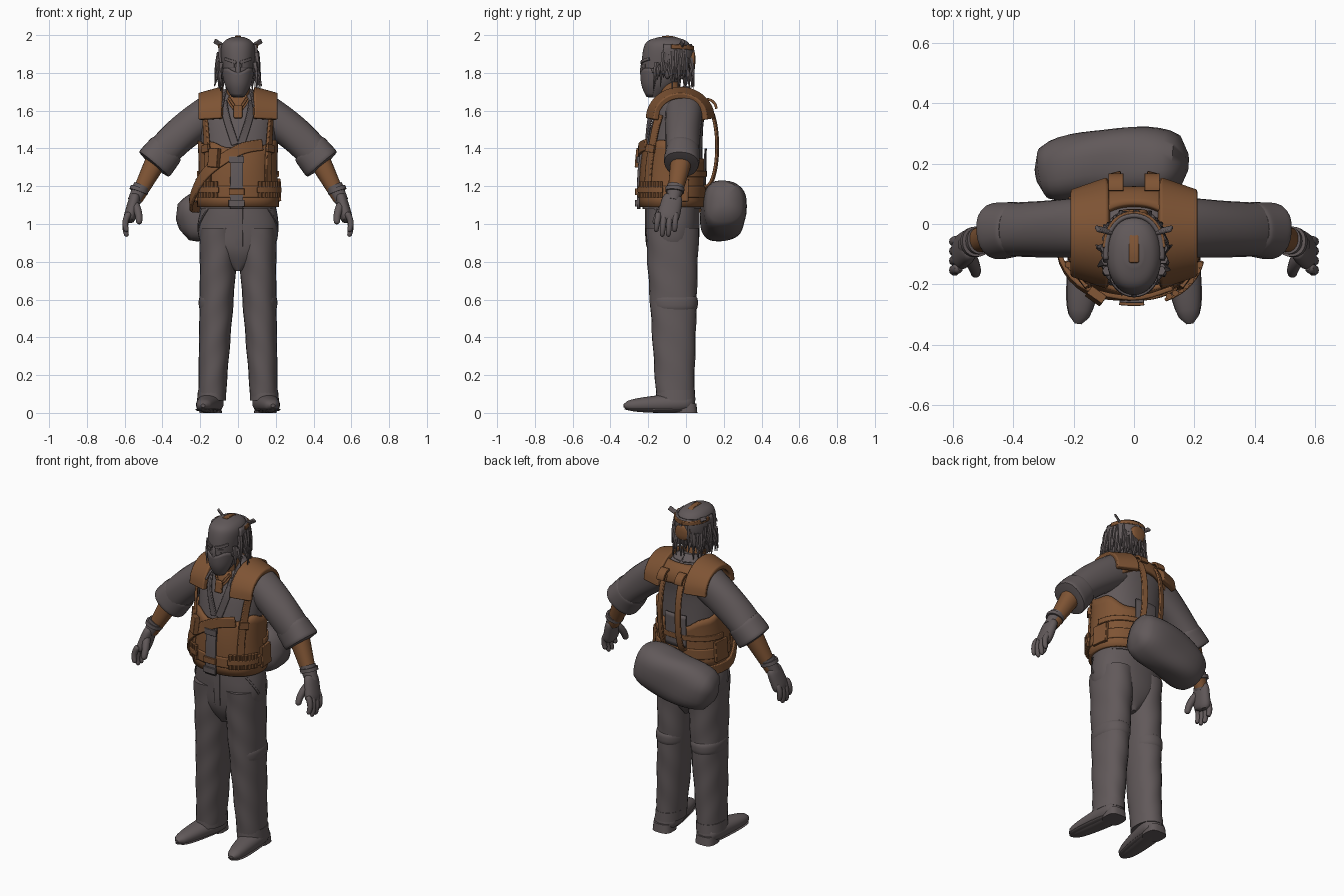
import bpy, bmesh, math, random
from mathutils import Vector
from math import pi, sin, cos

cube = bpy.data.objects.get("Cube")
if cube:
    bpy.data.objects.remove(cube)
random.seed(4)
parts = []


def material(name, rgb):
    mat = bpy.data.materials.new(name)
    mat.use_nodes = True
    mat.diffuse_color = (*rgb, 1)
    mat.node_tree.nodes["Principled BSDF"].inputs["Base Color"].default_value = (*rgb, 1)
    return mat


GREY = material("warm grey cloth", (.12, .1, .102))
BROWN = material("brown leather", (.21, .088, .034))


def finish(name, bm, mat):
    bmesh.ops.recalc_face_normals(bm, faces=bm.faces)
    mesh = bpy.data.meshes.new(name)
    bm.to_mesh(mesh)
    bm.free()
    mesh.materials.append(mat)
    ob = bpy.data.objects.new(name, mesh)
    bpy.context.collection.objects.link(ob)
    parts.append(ob)
    return ob


def mix(a, b, t):
    return tuple(p + (q - p) * t for p, q in zip(a, b))


def spline(points, steps=5):
    """Smooth curve through tuples of any length."""
    out = []
    last = len(points) - 1
    for i in range(last):
        a, b, c, d = (Vector(points[min(max(k, 0), last)]) for k in range(i - 1, i + 3))
        for j in range(steps):
            t = j / steps
            out.append(tuple(b + (c - a) * (t / 2) + (a * 2 - b * 5 + c * 4 - d) * (t * t / 2)
                             + (b * 3 - a - c * 3 + d) * (t ** 3 / 2)))
    return out + [tuple(points[-1])]


def skin_rings(name, rings, mat):
    bm = bmesh.new()
    loops = [[bm.verts.new(p) for p in ring] for ring in rings]
    count = len(loops[0])
    for low, high in zip(loops, loops[1:]):
        for i in range(count):
            k = (i + 1) % count
            bm.faces.new((low[i], low[k], high[k], high[i]))
    bm.faces.new(loops[0])
    bm.faces.new(loops[-1])
    return finish(name, bm, mat)


def power(value, square):
    return math.copysign(abs(value) ** (2 / square), value)


def loft(name, rows, mat, sides=24, square=2.2, flat=False, ref=(0, 1, 0), fold=0, mirror=1):
    """Rows hold x, y, z, radius across and radius along ref."""
    rings = []
    for i, (x, y, z, across, along) in enumerate(rows):
        ahead, behind = rows[min(i + 1, len(rows) - 1)], rows[max(i - 1, 0)]
        tangent = Vector((0, 0, 1)) if flat else (Vector(ahead[:3]) - Vector(behind[:3])).normalized()
        v = Vector(ref).cross(tangent).normalized()
        u = tangent.cross(v)
        ring = []
        for j in range(sides):
            a = 2 * pi * j / sides
            crease = 1 + fold * sin(2 * a + 13 * z + 11 * x) * sin(a + 19 * z)
            p = Vector((x, y, z)) + (v * across * power(cos(a), square) + u * along * power(sin(a), square)) * crease
            ring.append((p.x * mirror, p.y, max(p.z, 0)))
        rings.append(ring)
    return skin_rings(name, rings, mat)


def limb(name, start, end, thick, thin, mat, bend=(0, 0, 0), wide=1, rounded=0, steps=16, **options):
    """Tapered, bent tube; rounded sets how blunt its closed ends are."""
    rows = []
    for i in range(steps + 1):
        t = i / steps
        centre = Vector(mix(start, end, t)) + Vector(bend) * (4 * t * (1 - t))
        r = thick + (thin - thick) * t
        if rounded:
            r *= max(1 - abs(2 * t - 1) ** rounded, .01) ** (1 / rounded)
        rows.append((*centre, r, r * wide))
    return loft(name, rows, mat, **options)


def stack(name, profile, mat, **options):
    """Upright body from rows of y, z, half width and half depth."""
    return loft(name, [(0, *row) for row in spline(profile)], mat, sides=40, flat=True, **options)


def ribbon(name, points, width, depth, mat, centre=None, mirror=1):
    """Flat strap facing away from a centre, or from the body axis."""
    points = [Vector(p) for p in spline([tuple(p) for p in points])]
    rings = []
    for i, p in enumerate(points):
        tangent = (points[min(i + 1, len(points) - 1)] - points[max(i - 1, 0)]).normalized()
        out = p - Vector(centre or (0, -.06, p.z))
        out = (out - tangent * out.dot(tangent)).normalized()
        side = tangent.cross(out) * (width / 2)
        out *= depth / 2
        corners = (p + side + out, p - side + out, p - side - out, p + side - out)
        rings.append([(c.x * mirror, c.y, c.z) for c in corners])
    ob = skin_rings(name, rings, mat)
    bevel = ob.modifiers.new("soft edge", 'BEVEL')
    bevel.width, bevel.segments = depth * .3, 2
    return ob


def surface(profile, angle, z, off=0):
    """Point on a stacked body; angle zero is the front, growing to the left."""
    z = min(max(z, profile[0][1]), profile[-1][1])
    low, high = next((p, q) for p, q in zip(profile, profile[1:]) if z <= q[1])
    y, z, wide, deep = mix(low, high, (z - low[1]) / (high[1] - low[1]))
    return Vector(((wide + off) * power(sin(angle), 2.2), y - (deep + off) * power(cos(angle), 2.2), z))


def hug(name, profile, start, end, off, width, depth, mat, mirror=1):
    """Strap lying on a body between two (angle, height) places."""
    path = [surface(profile, *mix(start, end, i / 6), off) for i in range(7)]
    return ribbon(name, path, width, depth, mat, mirror=mirror)


def patch(name, profile, middle, spread, low, high, off, depth, mat):
    """Layer of cloth over a body; low and high are heights or rules."""
    bm = bmesh.new()
    grid = []
    across, up = 48, 8
    for i in range(across + 1):
        a = middle + spread * (2 * i / across - 1)
        bottom, top = (h(a) if callable(h) else h for h in (low, high))
        grid.append([bm.verts.new(surface(profile, a, bottom + (top - bottom) * j / up, off)) for j in range(up + 1)])
    for p, q in zip(grid, grid[1:]):
        for j in range(up):
            bm.faces.new((p[j], q[j], q[j + 1], p[j + 1]))
    shell = finish(name, bm, mat).modifiers.new("thickness", 'SOLIDIFY')
    shell.thickness, shell.offset = depth, 0


def arc(centre, deep, high, start, end):
    """Points on a side-on ellipse; angle zero is its top, growing backwards."""
    x, y, z = centre
    angles = [start + (end - start) * i / 8 for i in range(9)]
    return [(x, y + deep * sin(a), z + high * cos(a)) for a in angles]


# Torso, head, neck and seat
torso_profile = [(-.075, 1.08, .2, .155), (-.07, 1.3, .19, .155), (-.05, 1.5, .2, .14),
                 (-.03, 1.6, .205, .13), (-.03, 1.66, .16, .11), (-.04, 1.72, .06, .05)]
head_profile = [(-.17, 1.67, .025, .03), (-.14, 1.74, .065, .09), (-.11, 1.84, .085, .125),
                (-.1, 1.93, .09, .125), (-.1, 1.97, .07, .1), (-.1, 1.99, .03, .04)]
seat_profile = [(-.07, .75, .02, .08), (-.07, .83, .15, .12), (-.07, .9, .2, .137), (-.07, 1, .214, .142), (-.07, 1.12, .19, .142)]
TORSO, HEAD = spline(torso_profile), spline(head_profile)
SKULL = (0, -.1, 1.85)
stack("shirt_torso", torso_profile, GREY)
stack("head", head_profile, GREY)
stack("trouser_seat", seat_profile, GREY, fold=.015)
limb("neck", (0, -.06, 1.6), (0, -.1, 1.77), .07, .055, BROWN, flat=True)

# Vest, belt and front opening
patch("vest", TORSO, 0, pi, 1.09, lambda a: 1.37 + .06 * sin(a) ** 2 + .04 * cos(a) + .01 * sin(7 * a), .01, .016, BROWN)
patch("belt", TORSO, 0, pi, 1.14, 1.2, .018, .014, BROWN)
patch("back_strap", TORSO, pi, 1.5, 1.25, 1.28, .02, .012, BROWN)
patch("vest_opening", TORSO, -.03, .13, 1.08, 1.4, .022, .016, GREY)
patch("back_shirt_panel", TORSO, pi, .3, 1.2, 1.4, .02, .006, GREY)
patch("open_neck", TORSO, 0, .3, lambda a: 1.58 + abs(a) / 4, 1.7, .004, .006, BROWN)
patch("back_yoke", TORSO, pi, 1, lambda a: 1.56 - .03 * cos(3 * a), 1.69, .014, .022, BROWN)
for label, height, colour in (("lower", 1.11, GREY), ("belt", 1.17, BROWN), ("chest", 1.34, GREY)):
    hug(label + "_buckle", TORSO, (-.18, height), (.12, height), .034, .035, .014, colour)
ribbon("neck_cord", [(-.05, -.15, 1.67), (0, -.18, 1.61), (.05, -.15, 1.67)], .014, .01, BROWN)
ribbon("pendant", [(0, -.18, 1.63), (0, -.19, 1.56)], .045, .02, BROWN)
hug("trouser_fly", spline(seat_profile), (.02, .88), (.02, 1.09), .002, .04, .006, GREY)

# Satchel, its strap and a chest pouch
limb("satchel", (-.315, .16, 1), (.175, .205, 1.12), .135, .14, GREY, bend=(0, .015, .01), wide=.85, rounded=3.5,
     square=2.6, sides=36, fold=.05)
ribbon("satchel_strap", [(.13, -.21, 1.42), (0, -.245, 1.39), (-.17, -.21, 1.27), (-.25, -.08, 1.11), (-.2, .11, 1.09)],
       .06, .016, BROWN)
hug("chest_pouch", TORSO, (-.5, 1.4), (-.55, 1.3), .045, .06, .03, BROWN)

for mirror, side in ((1, "left_"), (-1, "right_")):
    # Trouser leg and boot
    limb(side + "trouser_leg", (.102, -.07, .98), (.138, -.055, .065), .103, .072, GREY, bend=(-.003, -.005, 0), wide=1.38,
         steps=40, flat=True, fold=.03, mirror=mirror)
    limb(side + "knee_fold", (.115, -.063, .64), (.118, -.06, .52), .094, .089, GREY, wide=1.36, rounded=3, flat=True, mirror=mirror)
    limb(side + "trouser_hem", (.137, -.055, .12), (.14, -.055, .065), .075, .077, GREY, wide=1.36, flat=True, mirror=mirror)
    limb(side + "boot", (.135, .045, .055), (.185, -.33, .038), .062, .032, GREY, wide=1.3, rounded=3.5, ref=(1, 0, 0), mirror=mirror)
    limb(side + "boot_heel", (.145, 0, 0), (.145, 0, .05), .06, .055, GREY, square=3, flat=True, mirror=mirror)
    limb(side + "boot_sole", (.14, .03, .012), (.185, -.325, .02), .012, .009, GREY, wide=5.5, rounded=3, ref=(1, 0, 0), mirror=mirror)
    hug(side + "pocket", spline(seat_profile), (.9, 1.08), (1.4, .96), .001, .012, .006, GREY, mirror)

    # Arm with rolled sleeve
    limb(side + "sleeve", (.14, -.01, 1.59), (.42, -.02, 1.35), .1, .088, GREY, bend=(.01, 0, .014), steps=24, fold=.04, mirror=mirror)
    limb(side + "rolled_cuff", (.37, -.015, 1.405), (.45, -.025, 1.31), .098, .106, GREY, wide=.9, rounded=8, fold=.05, mirror=mirror)
    limb(side + "forearm", (.42, -.02, 1.36), (.54, -.065, 1.13), .06, .035, BROWN, mirror=mirror)

    # Gloved hand
    limb(side + "glove_cuff", (.51, -.055, 1.2), (.55, -.07, 1.12), .045, .035, GREY, mirror=mirror)
    limb(side + "glove_strap", (.52, -.058, 1.19), (.527, -.06, 1.17), .05, .05, GREY, mirror=mirror)
    limb(side + "palm", (.54, -.065, 1.16), (.58, -.1, 1.01), .03, .034, GREY, wide=1.8, rounded=4, mirror=mirror)
    for i in range(4):
        y = -.145 + .03 * i
        length = .1 + .03 * sin(pi * i / 3)
        limb(f"{side}finger_{i}", (.575, y, 1.06), (.587, y * 1.1, 1.06 - length), .018, .013, GREY,
             bend=(.015, 0, 0), rounded=6, sides=10, mirror=mirror)
    limb(side + "thumb", (.55, -.1, 1.11), (.525, -.165, 1), .024, .016, GREY, bend=(-.01, -.01, 0), rounded=6, sides=10, mirror=mirror)

    # Shoulder harness
    ribbon(side + "shoulder_pad", arc((.145, -.03, 1.555), .15, .14, -pi / 2, pi / 2), .13, .032, BROWN,
           centre=(.09, -.03, 1.5), mirror=mirror)
    hug(side + "front_strap", TORSO, (.85, 1.58), (.8, 1.18), .022, .042, .016, BROWN, mirror)
    hug(side + "strap_slide", TORSO, (.83, 1.42), (.83, 1.38), .032, .055, .015, BROWN, mirror)
    ribbon(side + "back_strap_loop", arc((.06, .1, 1.41), .065, .22, 0, pi), .035, .014, BROWN, mirror=mirror)
    ribbon(side + "back_tab", arc((.06, .11, 1.61), .05, .05, 0, pi / 2), .05, .014, BROWN, centre=(.06, 0, 1.5), mirror=mirror)

    # Belt pouches and cartridges
    hug(side + "side_pouch", TORSO, (1.75, 1.24), (1.75, 1.12), .02, .1, .02, BROWN, mirror)
    for i in range(8):
        foot = surface(TORSO, .5 + i / 9, 1.14, .03)
        limb(f"{side}cartridge_{i}", foot, foot + Vector((0, 0, .085)), .011, .011, BROWN,
             steps=1, sides=8, flat=True, mirror=mirror)
    hug(side + "cartridge_band", TORSO, (.42, 1.18), (1.35, 1.18), .037, .03, .012, BROWN, mirror)

    # Collar and lapel
    ribbon(side + "collar", [(0, .025, 1.71), (.06, 0, 1.71), (.085, -.1, 1.68), (.1, -.18, 1.61)], .055, .012, GREY,
           centre=(0, -.06, 1.6), mirror=mirror)
    ribbon(side + "lapel", [(.075, -.15, 1.65), (.06, -.19, 1.56), (.015, -.21, 1.42)], .04, .012, GREY, mirror=mirror)

    # Face and head details
    hug(side + "brow", HEAD, (.08, 1.855), (.85, 1.875), .001, .016, .012, GREY, mirror)
    hug(side + "eye", HEAD, (.2, 1.838), (.62, 1.838), .001, .018, .006, GREY, mirror)
    hug(side + "mask_strap", HEAD, (1.1, 1.81), (pi, 1.88), .012, .025, .01, GREY, mirror)
    hug(side + "head_band", HEAD, (1.7, 1.94), (pi, 1.93), .012, .024, .012, BROWN, mirror)
    ribbon(side + "head_tuft", [(.06, -.03, 1.93), (.125, -.015, 1.97)], .026, .012, GREY, centre=SKULL, mirror=mirror)
    limb(side + "side_lock", (.085, -.1, 1.87), (.125, -.07, 1.73), .016, .003, GREY, sides=6, mirror=mirror)

# Face mask
patch("face_mask", HEAD, 0, 1.35, 1.675, lambda a: 1.815 - .012 * cos(4 * a), .003, .008, GREY)
limb("nose", (0, -.225, 1.86), (0, -.225, 1.77), .012, .016, GREY, bend=(0, -.004, 0), rounded=3, flat=True)

# Hair and head harness
patch("hair_back", HEAD, pi, pi - 1.45, lambda a: 1.78 + .012 * sin(13 * a), 1.95, .006, .014, GREY)
strands = 34
for i in range(strands):
    angle = 1.25 + (2 * pi - 2.5) * i / (strands - 1)
    root = surface(HEAD, angle, random.uniform(1.83, 1.93), .006)
    tip = surface(HEAD, angle + random.uniform(-.1, .1), 1.84, random.uniform(.01, .04))
    tip.z = random.uniform(1.7, 1.78)
    limb(f"hair_strand_{i}", root, tip, .016, .002, GREY, bend=(root - Vector(SKULL)) * .05, steps=6, sides=6)
ribbon("crown_strap", arc((0, -.1, 1.86), .14, .13, -.2, pi / 2), .032, .014, BROWN, centre=SKULL)
limb("back_head_pad", (0, .01, 1.87), (0, .05, 1.87), .05, .045, BROWN, rounded=4, ref=(1, 0, 0))

# Smooth shading with sharp creases kept
for ob in bpy.context.selected_objects:
    ob.select_set(False)
for ob in parts:
    ob.select_set(True)
bpy.context.view_layer.objects.active = parts[0]
bpy.ops.object.shade_smooth_by_angle(angle=math.radians(40))
